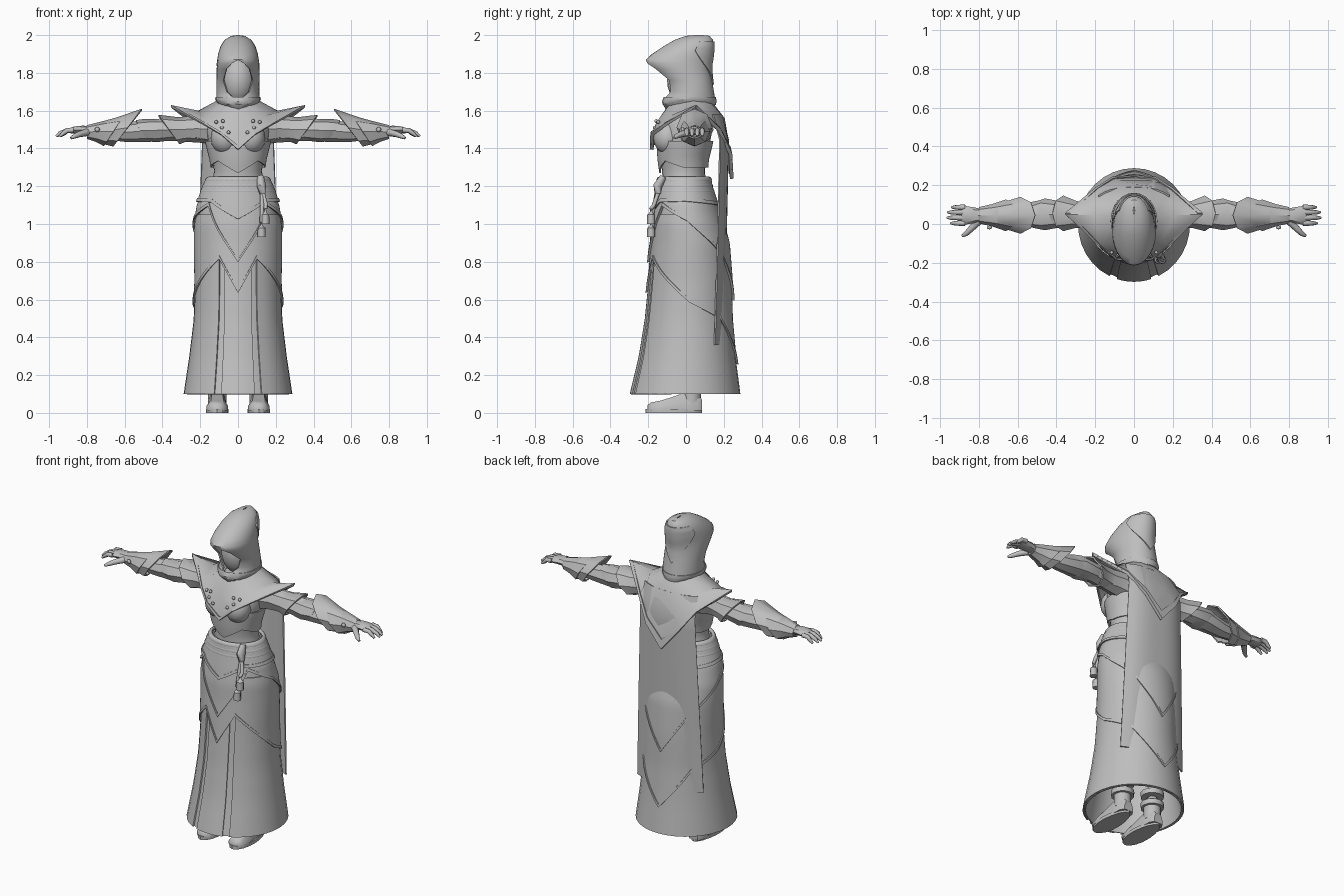
import bpy, bmesh, math
from mathutils import Vector, Matrix

if "Cube" in bpy.data.objects:
    bpy.data.objects.remove(bpy.data.objects["Cube"])

cloth = bpy.data.materials.new("plain_grey")
cloth.diffuse_color = (0.52, 0.52, 0.52, 1)
cloth.use_nodes = True
cloth.node_tree.nodes["Principled BSDF"].inputs["Base Color"].default_value = cloth.diffuse_color


def finish(name, bm, thick=0, angle=32):
    bmesh.ops.remove_doubles(bm, verts=bm.verts, dist=0.0004)
    bmesh.ops.recalc_face_normals(bm, faces=bm.faces)
    if thick:
        bmesh.ops.solidify(bm, geom=bm.faces[:], thickness=thick)
        bmesh.ops.recalc_face_normals(bm, faces=bm.faces)
    me = bpy.data.meshes.new(name)
    bm.to_mesh(me)
    bm.free()
    me.materials.append(cloth)
    me.shade_smooth()
    me.set_sharp_from_angle(angle=math.radians(angle))
    ob = bpy.data.objects.new(name, me)
    bpy.context.collection.objects.link(ob)
    return ob


def loft(name, rows, closed=True, caps=False, thick=0, angle=32):
    """Skin a list of equally long point rows."""
    bm = bmesh.new()
    vs = [[bm.verts.new(p) for p in r] for r in rows]
    n = len(rows[0])
    for a, b in zip(vs, vs[1:]):
        for i in range(n if closed else n - 1):
            j = (i + 1) % n
            bm.faces.new((a[i], a[j], b[j], b[i]))
    if caps:
        bm.faces.new(vs[0])
        bm.faces.new(vs[-1])
    return finish(name, bm, thick, angle)


def ball(name, c, r, seg=16):
    bm = bmesh.new()
    bmesh.ops.create_uvsphere(bm, u_segments=seg, v_segments=seg // 2, radius=1,
                              matrix=Matrix.Translation(c) @ Matrix.Diagonal((*r, 1)))
    return finish(name, bm, angle=60)


def tube(name, pts, radii, n=8, flat=1.0):
    """Round tube through points, squashed across by flat."""
    rows = []
    for i, p in enumerate(pts):
        d = Vector(pts[min(i + 1, len(pts) - 1)]) - Vector(pts[max(i - 1, 0)])
        q = d.to_track_quat('Z', 'Y')
        rows.append([Vector(p) + q @ Vector((radii[i] * math.cos(k * math.tau / n),
                     radii[i] * flat * math.sin(k * math.tau / n), 0)) for k in range(n)])
    return loft(name, rows, caps=True, angle=50)


def lerp(table, t):
    if t <= table[0][0]:
        return table[0][1:]
    for a, b in zip(table, table[1:]):
        if t <= b[0]:
            f = (t - a[0]) / (b[0] - a[0])
            return [u + (v - u) * f for u, v in zip(a[1:], b[1:])]
    return table[-1][1:]


def surf(table, deg, z, off=0.0):
    """Point on an oval profile; 0 degrees is the front."""
    rx, yf, yb = lerp(table, z)[:3]
    t = math.radians(deg)
    return ((rx + off) * math.sin(t), (yf + yb) / 2 - ((yb - yf) / 2 + off) * math.cos(t), z)


def shell(name, table, top, hem, off, d0=0, d1=360, step=5, rows=14, thick=0.008):
    """Layer of cloth lying on a profile, hem height keyed by angle."""
    n = round((d1 - d0) / step)
    degs = [d0 + (d1 - d0) * i / n for i in range(n + (d1 - d0 < 360))]
    low = [lerp(hem, abs((d + 180) % 360 - 180))[0] for d in degs]
    grid = [[surf(table, d, l + (top - l) * k / rows, off) for d, l in zip(degs, low)]
            for k in range(rows + 1)]
    return loft(name, grid, closed=d1 - d0 == 360, thick=thick)


# Skirt: height, half width, front, back
SKIRT = [(.1, .278, -.288, .278), (.3, .248, -.24, .252), (.5, .224, -.208, .234),
         (.7, .217, -.188, .228), (.9, .22, -.172, .212), (1.0, .217, -.168, .185),
         (1.1, .198, -.152, .148), (1.2, .163, -.134, .115), (1.26, .135, -.125, .105)]
flat = [(0, .1)]
shell("inner_skirt", SKIRT, 1.24, flat, 0, step=10)
shell("front_panel", SKIRT, .9, flat, .01, -18, 18, 6)
shell("outer_skirt", SKIRT, 1.0, flat, .01, 26, 334, 11)

# Pointed overskirt layers, each with a raised trim along its hem
tiers = [("lower", [(0, .64), (25, .82), (50, .73), (90, .59), (135, .5), (180, .26)], 1.05, .014),
         ("middle", [(0, .8), (25, .96), (45, 1.1), (90, 1.02), (140, .84), (180, .6)], 1.17, .02),
         ("upper", [(0, 1.03), (40, 1.12), (90, 1.125), (180, 1.1)], 1.23, .026)]
for name, hem, top, off in tiers:
    shell(name + "_overskirt", SKIRT, top, hem, off)
    trim = [[surf(SKIRT, d, lerp(hem, min(d, 360 - d))[0] + h, off + .006)
             for d in range(0, 360, 5)] for h in (-.004, .014)]
    loft(name + "_trim", trim, thick=.006)

# Wrapped belt
for i, z in enumerate((1.175, 1.205, 1.235)):
    ring = []
    for k in range(9):
        a = k * math.tau / 8
        ring.append([surf(SKIRT, d, z + .016 * math.sin(a), .016 + .012 * math.cos(a))
                     for d in range(0, 360, 10)])
    loft(f"belt_band_{i}", ring, angle=60)
# Hanging sash ends
tube("belt_knot", [(.12, -.12, 1.25), (.125, -.15, 1.2), (.13, -.15, 1.16)], [.018, .026, .016])
for i, (x, z) in enumerate(((.125, .93), (.145, 1.0))):
    tube(f"sash_end_{i}", [(.125, -.14, 1.19), (x + .003, -.17, 1.1), (x, -.185, z + .08),
                           (x, -.185, z + .055), (x, -.185, z + .05), (x, -.185, z)],
         [.011, .011, .011, .013, .02, .022])

# Torso and bust
TORSO = [(1.18, .15, -.125, .11), (1.27, .125, -.125, .1), (1.34, .135, -.135, .105),
         (1.42, .155, -.14, .125), (1.5, .17, -.135, .14), (1.56, .16, -.11, .14),
         (1.61, .1, -.07, .12), (1.66, .06, -.05, .08)]
shell("torso", TORSO, 1.66, [(0, 1.18)], 0, step=15, thick=0)
for s in (-1, 1):
    ball("bust", (s * .07, -.098, 1.455), (.075, .075, .085))
shell("corset", TORSO, 1.44, [(0, 1.27), (45, 1.335), (90, 1.3), (180, 1.3)], .008, rows=6)

# Cape: flat drape with forward curling edges
cape = []
for k in range(19):
    z = 1.58 - k * 1.22 / 18
    w = .185 + .045 * (1 - (z - .36) / 1.22)
    bulge = lerp([(.36, .2), (.9, .215), (1.45, .228), (1.58, .19)], z)[0]
    cape.append([(u / 6 * w, bulge - .045 * abs(u / 6) ** 3, z) for u in range(-6, 7)])
loft("cape", cape, closed=False, thick=.008)

# Pointed shoulder mantle: neck, middle and hem points for one half, mirrored
neck = [(0, -.1, 1.62), (.05, -.085, 1.635), (.085, -.03, 1.65), (.1, .04, 1.66),
        (.085, .1, 1.65), (.05, .13, 1.645), (0, .14, 1.645)]
mid = [(0, -.165, 1.52), (.08, -.155, 1.54), (.15, -.08, 1.575), (.21, .045, 1.6),
       (.17, .14, 1.58), (.09, .195, 1.57), (0, .205, 1.56)]
hem = [(0, -.185, 1.395), (.09, -.182, 1.475), (.18, -.11, 1.53), (.355, .05, 1.63),
       (.2, .18, 1.5), (.11, .238, 1.37), (0, .245, 1.24)]


def full(half):
    return half + [(-x, y, z) for x, y, z in half[-2:0:-1]]


loft("mantle", [full(neck), full(mid), full(hem)], thick=.012, angle=40)
edge = [[(m[0] + (h[0] - m[0]) * f, h[1] + (m[1] - h[1]) * (1 - f) + (-.007 if h[1] < 0 else .007),
          m[2] + (h[2] - m[2]) * f) for m, h in zip(full(mid), full(hem))] for f in (.82, 1.0)]
loft("mantle_trim", edge, thick=.007)
for s in (-1, 1):
    for x, y, z in ((.05, -.178, 1.485), (.085, -.165, 1.51), (.115, -.147, 1.54), (.08, -.158, 1.545)):
        ball("mantle_stud", (s * x, y, z), (.01, .01, .01), 8)

# Hood: height, half width, front, back, half angle of the face opening
HOOD = [(1.61, .07, -.095, .14, 0), (1.635, .1, -.125, .155, 0), (1.66, .115, -.12, .155, 0),
        (1.675, .114, -.11, .152, 16), (1.70, .113, -.1, .148, 32), (1.76, .113, -.125, .138, 44),
        (1.82, .113, -.185, .132, 33), (1.85, .113, -.212, .134, 17), (1.87, .11, -.212, .138, 0),
        (1.9, .105, -.18, .142, 0), (1.94, .092, -.12, .145, 0), (1.975, .07, -.06, .142, 0),
        (1.996, .035, 0, .125, 0), (2.0, .004, .05, .09, 0)]
rows = []
for z, *_, a in HOOD:
    rows.append([surf(HOOD, a + (360 - 2 * a) * k / 36, z) for k in range(37)])
loft("hood", rows, closed=False, thick=.008, angle=40)
shell("hood_back_flap", HOOD, 1.965, [(110, 1.92), (130, 1.87), (180, 1.74)], .007, 110, 250)
shell("hood_cowl", HOOD, 1.672, [(0, 1.6), (60, 1.635), (180, 1.63)], .006, step=15, rows=3)
ball("face", (0, 0, 1.76), (.092, .1, .13), 24)


def sleeve(name, s, rings, n=8, thick=0, caps=False):
    """Rings along x: centre x, y, z, radius y, radius z, slant of the top edge."""
    rows = []
    for x, y, z, ry, rz, sl in rings:
        rows.append([(s * (x + sl * math.sin(k * math.tau / n)), y + ry * math.cos(k * math.tau / n),
                      z + rz * math.sin(k * math.tau / n)) for k in range(n)])
    return loft(name, rows, thick=thick, caps=caps, angle=38)


# Arms, hands and feet on both sides
for s in (-1, 1):
    sleeve("arm", s, [(.1, .04, 1.5, .07, .08, 0), (.2, .04, 1.5, .06, .07, 0),
                      (.35, .05, 1.5, .055, .06, 0), (.47, .05, 1.495, .075, .06, 0),
                      (.6, .045, 1.485, .055, .05, 0), (.8, .045, 1.49, .033, .03, 0)], caps=True)
    sleeve("upper_sleeve", s, [(.12, .04, 1.5, .08, .085, 0), (.22, .04, 1.505, .062, .068, 0),
                               (.3, .05, 1.5, .07, .066, .02), (.365, .055, 1.5, .092, .078, .055)],
           thick=.008)
    sleeve("elbow_sleeve", s, [(.34, .05, 1.5, .06, .055, 0), (.46, .05, 1.495, .082, .062, .03),
                               (.52, .045, 1.495, .065, .055, .02)], thick=.006)
    sleeve("bracer", s, [(.585, .045, 1.51, .095, .1, -.075), (.68, .045, 1.495, .066, .07, -.04),
                         (.795, .045, 1.487, .04, .032, .01)], thick=.008)
    sleeve("bracer_cuff", s, [(.66, .045, 1.49, .082, .078, -.05), (.73, .045, 1.49, .058, .056, -.02),
                              (.8, .045, 1.487, .042, .036, 0)], thick=.006)
    ball("bracer_stud", (s * .745, -.018, 1.5), (.014, .01, .014), 8)
    sleeve("palm", s, [(.77, .045, 1.49, .03, .026, 0), (.82, .045, 1.497, .04, .024, 0),
                       (.87, .045, 1.497, .048, .019, 0), (.89, .045, 1.493, .045, .012, 0)], caps=True)
    for i, (y, tip) in enumerate(((.004, .945), (.032, .963), (.06, .96), (.086, .94))):
        tube("finger", [(s * .87, y, 1.497), (s * .905, y, 1.495), (s * (tip - .02), y, 1.48),
                        (s * tip, y, 1.464)], [.014, .013, .011, .006])
    tube("thumb", [(s * .8, .015, 1.485), (s * .84, -.025, 1.475), (s * .865, -.05, 1.465),
                   (s * .885, -.062, 1.455)], [.02, .016, .013, .007])
    # Boots: shaft, foot, sole and ankle straps
    cx = s * .11
    tube("boot_shaft", [(cx, .03, .05), (cx, .03, .16), (cx, .03, .34), (cx, .02, .7)],
         [.05, .05, .065, .075], 12)
    foot = []
    for y, w, h in ((.085, .03, .07), (.06, .046, .1), (0, .048, .11), (-.07, .05, .085),
                    (-.13, .057, .066), (-.185, .046, .055), (-.205, .02, .04)):
        foot.append([(cx - w, y, .012), (cx - w, y, h * .55), (cx - w * .6, y, h), (cx + w * .6, y, h),
                     (cx + w, y, h * .55), (cx + w, y, .012)])
    loft("boot_foot", foot, caps=True, angle=45)
    sole = [[(cx + .06 * math.sin(k * math.tau / 16) * (1 - .12 * -math.cos(k * math.tau / 16)),
              -.065 - .15 * math.cos(k * math.tau / 16), z) for k in range(16)] for z in (0, .02)]
    loft("boot_sole", sole, caps=True)
    for z in (.13, .2):
        tube("boot_strap", [(cx, .03, z), (cx, .03, z + .03)], [.066, .068], 12)
